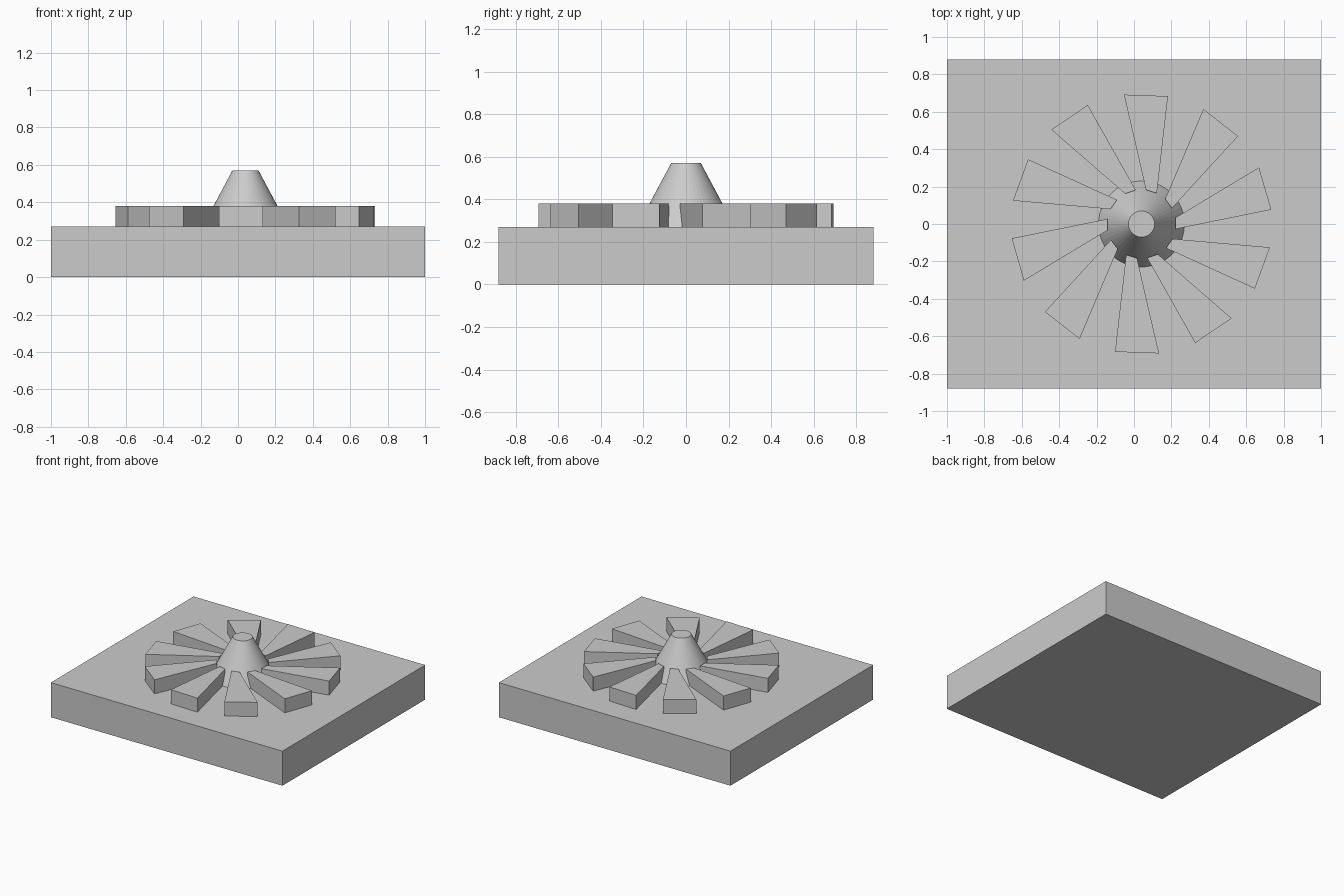
import bpy
import bmesh
from math import cos, sin, radians

cube = bpy.data.objects.get("Cube")
if cube:
    bpy.data.objects.remove(cube, do_unlink=True)

grey = bpy.data.materials.new("plain grey")
grey.use_nodes = True
colour = (0.6, 0.6, 0.6, 1)
grey.diffuse_color = colour
grey.node_tree.nodes["Principled BSDF"].inputs["Base Color"].default_value = colour

CENTRE_X = 0.04
BASE_TOP, BLADE_TOP, HUB_TOP = 0.27, 0.38, 0.57


def add_object(name, bm):
    bmesh.ops.recalc_face_normals(bm, faces=bm.faces)
    mesh = bpy.data.meshes.new(name)
    bm.to_mesh(mesh)
    bm.free()
    mesh.materials.append(grey)
    obj = bpy.data.objects.new(name, mesh)
    bpy.context.collection.objects.link(obj)
    return obj


def polar(radius, degrees):
    a = radians(degrees)
    return (radius * cos(a), radius * sin(a), 0)


# Base slab
bm = bmesh.new()
bmesh.ops.create_cube(bm, size=1)
bmesh.ops.scale(bm, vec=(2, 1.76, BASE_TOP), verts=bm.verts)
bmesh.ops.translate(bm, vec=(0, 0, BASE_TOP / 2), verts=bm.verts)
add_object("base_slab", bm)

# Tapered hub
bm = bmesh.new()
bmesh.ops.create_cone(bm, cap_ends=True, segments=48, radius1=0.23,
                      radius2=0.07, depth=HUB_TOP - BASE_TOP)
hub = add_object("hub_cone", bm)
hub.location = (CENTRE_X, 0, (BASE_TOP + HUB_TOP) / 2)

# Ten swept, wedge-shaped blades around the hub
for i in range(10):
    bm = bmesh.new()
    turn = i * 36
    outer, inner = 88 + turn, 73 + turn
    corners = [polar(0.184, inner - 9.5), polar(0.698, outer - 9.7),
               polar(0.698, outer + 9.7), polar(0.184, inner + 9.5)]
    face = bm.faces.new([bm.verts.new(c) for c in corners])
    grown = bmesh.ops.extrude_face_region(bm, geom=[face], use_keep_orig=True)
    top = [g for g in grown["geom"] if isinstance(g, bmesh.types.BMVert)]
    bmesh.ops.translate(bm, vec=(0, 0, BLADE_TOP - BASE_TOP), verts=top)
    blade = add_object(f"blade_{i + 1}", bm)
    blade.location = (CENTRE_X, 0, BASE_TOP)
